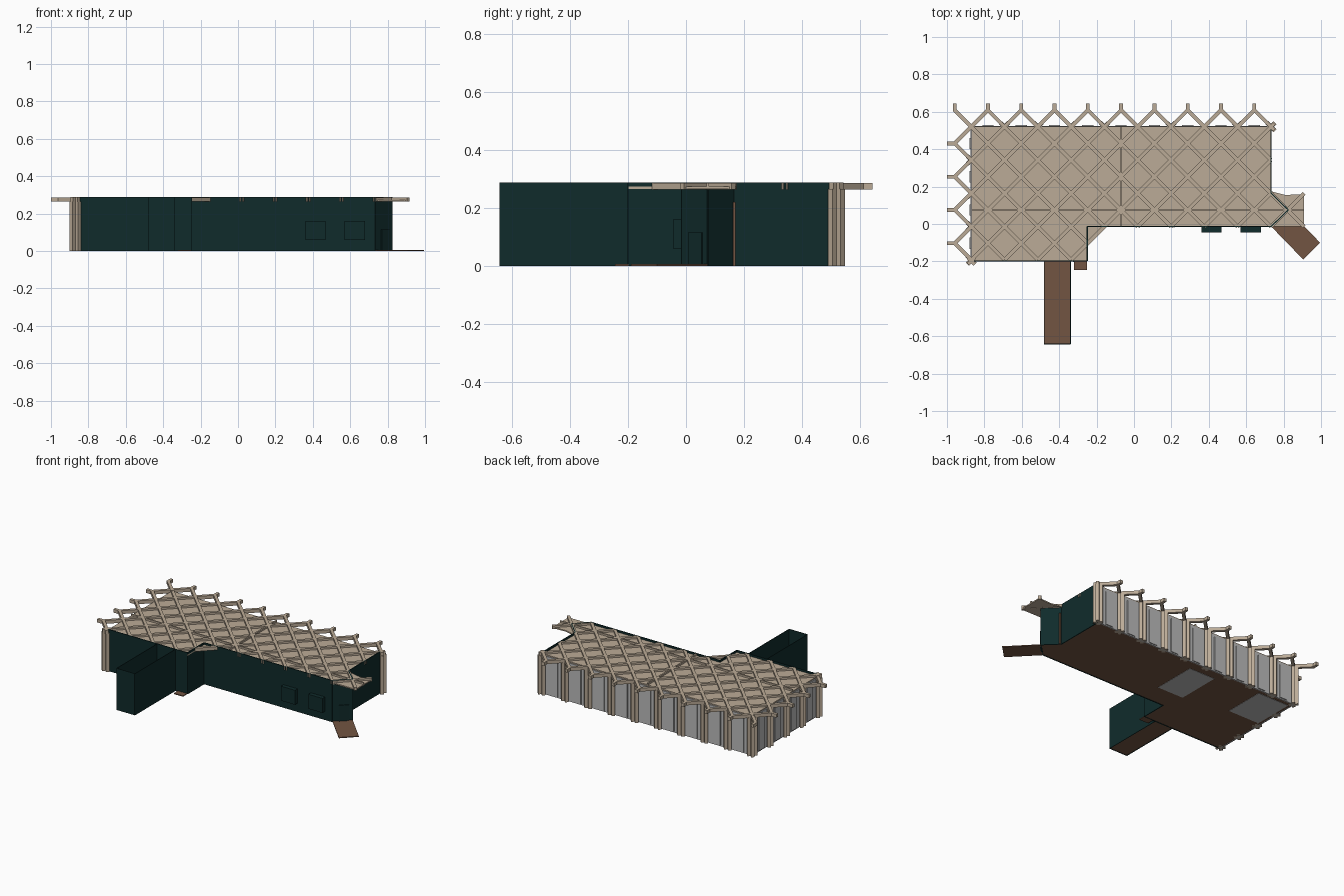
import bpy, bmesh, math
from mathutils import Vector, Matrix

cube = bpy.data.objects.get("Cube")
if cube:
    bpy.data.objects.remove(cube)


def material(name, r, g, b):
    m = bpy.data.materials.new(name)
    m.use_nodes = True
    m.diffuse_color = (r, g, b, 1)
    m.node_tree.nodes["Principled BSDF"].inputs["Base Color"].default_value = (r, g, b, 1)
    return m


TAN = material("pale timber", 0.50, 0.41, 0.31)
GREEN = material("dark green cladding", 0.005, 0.024, 0.024)
BROWN = material("brown decking", 0.17, 0.09, 0.054)
GREY = material("grey panel", 0.50, 0.50, 0.50)


def finish(bm, name, mat):
    bmesh.ops.recalc_face_normals(bm, faces=bm.faces)
    mesh = bpy.data.meshes.new(name)
    bm.to_mesh(mesh)
    bm.free()
    mesh.materials.append(mat)
    ob = bpy.data.objects.new(name, mesh)
    bpy.context.collection.objects.link(ob)
    return ob


def add_bar(bm, p, q, z0, z1, width):
    """Upright bar of the given width running from p to q in plan."""
    p, q = Vector(p), Vector(q)
    d, mid = q - p, (p + q) / 2
    mat = (Matrix.Translation((mid.x, mid.y, (z0 + z1) / 2))
           @ Matrix.Rotation(math.atan2(d.y, d.x), 4, 'Z')
           @ Matrix.Diagonal((d.length, width, z1 - z0, 1)))
    bmesh.ops.create_cube(bm, size=1, matrix=mat)


def bars(name, mat, items):
    bm = bmesh.new()
    for item in items:
        add_bar(bm, *item)
    return finish(bm, name, mat)


def slab(name, mat, outline, z0, z1):
    bm = bmesh.new()
    face = bm.faces.new([bm.verts.new((x, y, z0)) for x, y in outline])
    ext = bmesh.ops.extrude_face_region(bm, geom=[face])
    top = [v for v in ext["geom"] if isinstance(v, bmesh.types.BMVert)]
    bmesh.ops.translate(bm, verts=top, vec=(0, 0, z1 - z0))
    return finish(bm, name, mat)


def rect(x0, x1, y0, y1):
    return [(x0, y0), (x1, y0), (x1, y1), (x0, y1)]


X0, X1, Y0, Y1 = -0.87, 0.732, -0.198, 0.52
STEP = 0.089          # half of a structural bay
FRONT = -0.014        # front face of the long wing
TOP = 0.288


def node(i, j):
    return (X0 + STEP * i, Y1 - STEP * j)


# Floors and ramps
plan = [(X0, Y0), (-0.25, Y0), (-0.25, FRONT), (X1, FRONT), (0.825, 0.075),
        (X1, 0.165), (X1, Y1), (X0, Y1)]
slab("main_floor", BROWN, plan, 0.002, 0.006)
slab("corridor_floor", BROWN, rect(-0.48, -0.34, -0.64, Y0), 0.002, 0.006)
slab("side_door_step", BROWN, rect(-0.32, -0.25, -0.245, Y0), 0, 0.006)
slab("entrance_ramp", BROWN, [(0.735, -0.015), (0.905, -0.19), (0.995, -0.1), (0.825, 0.075)], 0, 0.006)
slab("floor_hatch_middle", GREY, rect(-0.28, -0.08, 0.14, 0.45), 0, 0.003)
slab("floor_hatch_end", GREY, rect(-0.85, -0.61, 0.2, 0.49), 0, 0.003)

# Dark clad walls along the front, the entrance lobby and the end
wall_line = plan[:7]
bars("clad_walls", GREEN, [(a, b, 0, TOP, 0.006) for a, b in zip(wall_line, wall_line[1:])])
corridor = [(-0.48, Y0), (-0.48, -0.642), (-0.34, -0.642), (-0.34, Y0)]
bars("corridor_walls", GREEN, [(a, b, 0, TOP, 0.004) for a, b in zip(corridor, corridor[1:])])
bars("wall_joints", GREEN, [((x, y), (x + 0.006, y), 0, TOP, 0.008)
                            for x, y in ((-0.325, Y0), (0.21, FRONT))])

# Box windows, doors
for side, x in (("right", 0.36), ("left", 0.57)):
    slab("box_window_" + side, GREEN, rect(x, x + 0.108, -0.045, FRONT), 0.06, 0.16)
bars("entrance_door", GREEN, [((0.765, 0.012), (0.81, 0.057), 0, 0.115, 0.012)])
bars("lobby_edge_post", BROWN, [((0.74, 0.167), (0.75, 0.167), 0, 0.22, 0.008)])

# Grey infill walls at the back and the far end, with raised panes
bars("panel_walls", GREY, [((X0, Y1), (X1, Y1), 0, 0.265, 0.008),
                           ((X0, Y0), (X0, Y1), 0, 0.265, 0.008)])
panes = []
for k in range(9):
    x, y = node(2 * k + 1, 0)
    panes.append(((x - 0.03, y + 0.004), (x + 0.03, y + 0.004), 0.008, 0.245, 0.012))
for k in range(4):
    x, y = node(0, 2 * k + 1)
    panes.append(((x - 0.004, y - 0.03), (x - 0.004, y + 0.03), 0.008, 0.245, 0.012))
bars("raised_panes", GREY, panes)

# Cross-shaped columns
columns = []
for c in [node(2 * k, 0) for k in range(10)] + [node(0, 2 * k) for k in range(1, 5)]:
    for s in (-1, 1):
        d = Vector((0.022, 0.022 * s))
        columns.append((Vector(c) - d, Vector(c) + d, 0, 0.266, 0.022))
bars("cross_columns", TAN, columns)

# Roof deck
deck = [(X0, Y0), (-0.247, Y0), (-0.247, -0.105), (-0.158, FRONT), (0.91, FRONT),
        (0.91, 0.16), (0.81, 0.155), (X1, 0.175), (X1, Y1), (X0, Y1)]
slab("roof_deck", TAN, deck, 0.266, 0.274)


def under_roof(i, j):
    if not (0 < i < 20 and 0 < j < 8):
        return False
    if j > 6:
        return i < 7 or i + j <= 14
    return i < 18 or j > 4


# Diagonal roof lattice, with forked brackets beyond the back and far end
lattice, forks = [], []
for j in range(-1, 8):
    for i in range(-1, 21):
        for a, b in (((i, j), (i + 1, j + 1)), ((i + 1, j), (i, j + 1))):
            if (a[0] + a[1]) % 2:
                continue
            item = (node(*a), node(*b), 0.264, 0.287, 0.02)
            if under_roof(i + 0.5, j + 0.5):
                lattice.append(item)
            elif (j == -1 and i < 18) or (i == -1 and j < 8):
                if a != (-1, -1) or i == -1:
                    forks.append(item)
for k in range(-1, 18, 2):
    x, y = node(k, -1)
    forks.append(((x, y - 0.008), (x, 0.645), 0.264, 0.287, 0.02))
for k in range(1, 8, 2):
    x, y = node(-1, k)
    forks.append(((x + 0.008, y), (-1, y), 0.264, 0.287, 0.02))
bars("roof_lattice", TAN, lattice)
bars("forked_brackets", TAN, forks)

# Main ridge ribs and the cap plates over the corner columns
bars("ridge_ribs", TAN, [((X0, 0.075), (0.91, 0.075), 0.266, 0.286, 0.01),
                         ((-0.07, FRONT), (-0.07, Y1), 0.266, 0.286, 0.01)])
caps = []
for x, y in ((X0, Y1), (X1, Y1), (X0, Y0)):
    for s in (-1, 1):
        caps.append(((x - 0.018, y - 0.018 * s), (x + 0.018, y + 0.018 * s), 0.262, 0.288, 0.02))
bars("corner_caps", TAN, caps)
